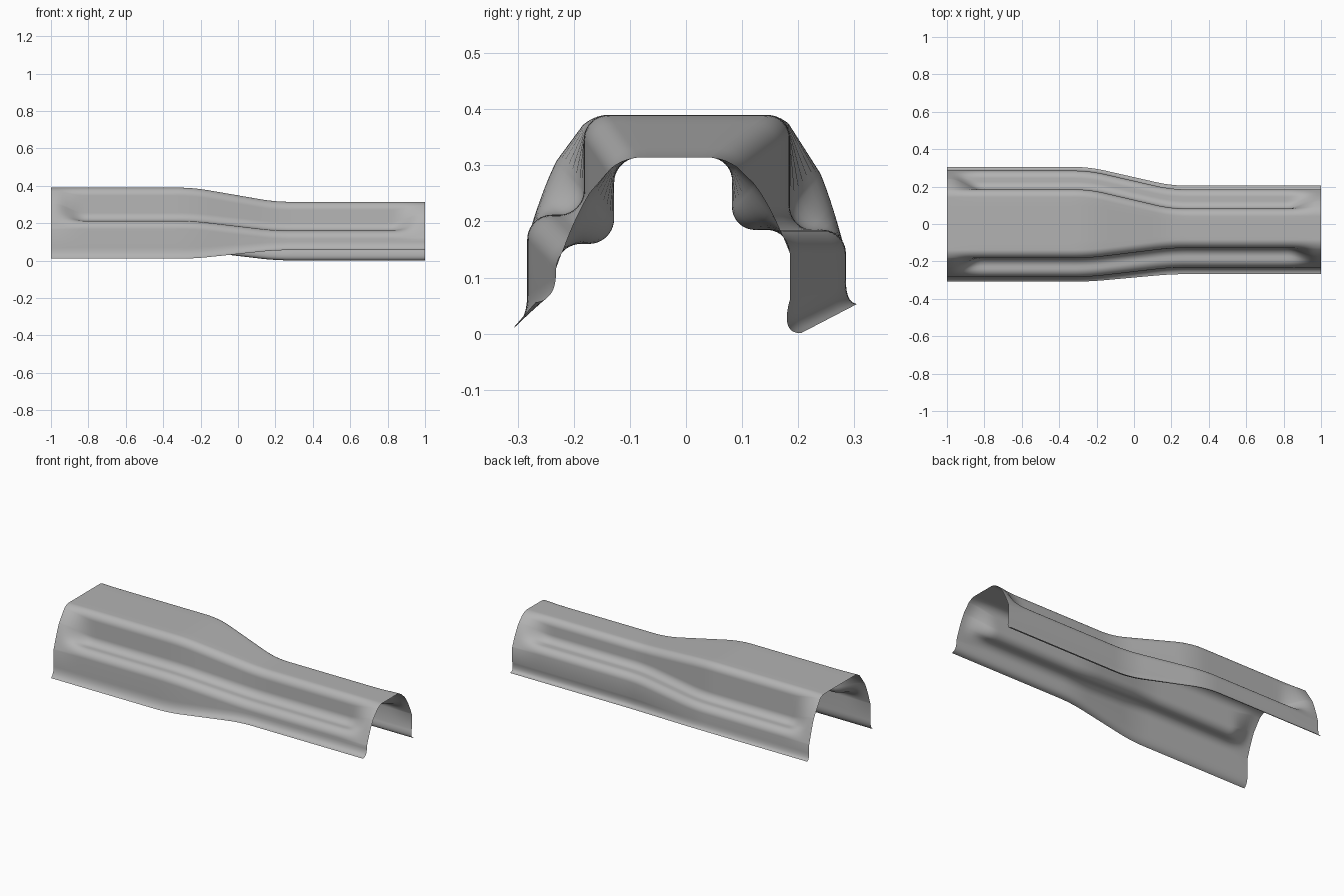
import bpy, bmesh, math
from mathutils import Vector as V

cube = bpy.data.objects.get("Cube")
if cube:
    bpy.data.objects.remove(cube, do_unlink=True)

STEPS = 10          # samples per rounded corner


def ramp(x, start, end, soft):
    """Straight ramp from 0 to 1 with rounded ends."""
    total = 0
    for i in range(-8, 9):
        t = (x + soft * i / 8 - start) / (end - start)
        total += min(1, max(0, t))
    return total / 17


def corner(c, a, b):
    """Elliptical arc that rounds the corner c from a to b."""
    mid = a + b - c
    angles = [math.pi / 2 * i / STEPS for i in range(STEPS + 1)]
    return [mid + (a - mid) * math.cos(t) + (b - mid) * math.sin(t) for t in angles]


def bezier(p, q, r, s, t):
    u = 1 - t
    return p * u**3 + q * 3 * u * u * t + r * 3 * u * t * t + s * t**3


def side_profile(sign, wall, outer, top, step, radius, lip):
    """Half section from roof to lip: stepped version and plain arched version."""
    r = radius
    pts = []
    for c, da, db in [((wall, top), (-r, 0), (0, -r)),
                      ((wall, step), (0, r), (r, 0)),
                      ((outer, step), (-r, 0), (0, -r))]:
        c = V(c)
        pts += corner(c, c + V(da), c + V(db))
    lengths = [0]
    for a, b in zip(pts, pts[1:]):
        lengths.append(lengths[-1] + (b - a).length)
    # plain arch between the same two ends
    a, d = pts[0], pts[-1]
    b = a + V((0.52 * (d.x - a.x), 0))
    c = a + V((0.81 * (d.x - a.x), 0.6 * (d.y - a.y)))
    arch = [bezier(a, b, c, d, n / lengths[-1]) for n in lengths]
    # flared lower lip
    p, q, s = [V(v) for v in lip]
    flare = [p * (1 - t)**2 + q * 2 * t * (1 - t) + s * t * t
             for t in [i / STEPS for i in range(STEPS + 1)]]
    flip = lambda ps: [V((sign * v.x, v.y)) for v in ps]
    return flip(pts + flare), flip(arch + flare)


wide_front = side_profile(-1, 0.182, 0.283, 0.39, 0.212, 0.044,
                          [(0.283, 0.07), (0.283, 0.025), (0.308, 0.01)])
wide_back = side_profile(1, 0.185, 0.285, 0.39, 0.185, 0.042,
                         [(0.285, 0.095), (0.285, 0.055), (0.305, 0.053)])
slim_front = side_profile(-1, 0.128, 0.232, 0.314, 0.16, 0.045,
                          [(0.232, 0.1), (0.235, 0.06), (0.268, 0.056)])
slim_back = side_profile(1, 0.082, 0.185, 0.314, 0.185, 0.041,
                         [(0.185, 0.06), (0.168, 0.0), (0.205, 0.001)])


def section(x):
    slim = ramp(x, -0.24, 0.2, 0.08)
    pocket = 1 - ramp(abs(x), 0.84, 0.96, 0.03)
    halves = []
    for wide, thin in ((wide_front, slim_front), (wide_back, slim_back)):
        stepped = [a.lerp(b, slim) for a, b in zip(wide[0], thin[0])]
        arched = [a.lerp(b, slim) for a, b in zip(wide[1], thin[1])]
        halves.append([a.lerp(b, pocket) for a, b in zip(arched, stepped)])
    front, back = halves
    roof = [front[0].lerp(back[0], i / 6) for i in range(1, 6)]
    return front[::-1] + roof + back


# Pressed sheet cover, lofted along x
bm = bmesh.new()
count = 100
rows = []
for i in range(count + 1):
    x = -1 + 2 * i / count
    rows.append([bm.verts.new((x, p.x, p.y)) for p in section(x)])
for r0, r1 in zip(rows, rows[1:]):
    for j in range(len(r0) - 1):
        bm.faces.new((r0[j], r1[j], r1[j + 1], r0[j + 1]))
mesh = bpy.data.meshes.new("sheet_cover")
bm.to_mesh(mesh)
bm.free()
cover = bpy.data.objects.new("sheet_cover", mesh)
bpy.context.collection.objects.link(cover)

# Plain grey metal
grey = bpy.data.materials.new("plain_grey")
grey.use_nodes = True
colour = (0.45, 0.45, 0.45, 1)
grey.diffuse_color = colour
grey.node_tree.nodes["Principled BSDF"].inputs["Base Color"].default_value = colour
mesh.materials.append(grey)

bpy.context.view_layer.objects.active = cover
cover.select_set(True)
bpy.ops.object.shade_smooth_by_angle(angle=math.radians(40))
